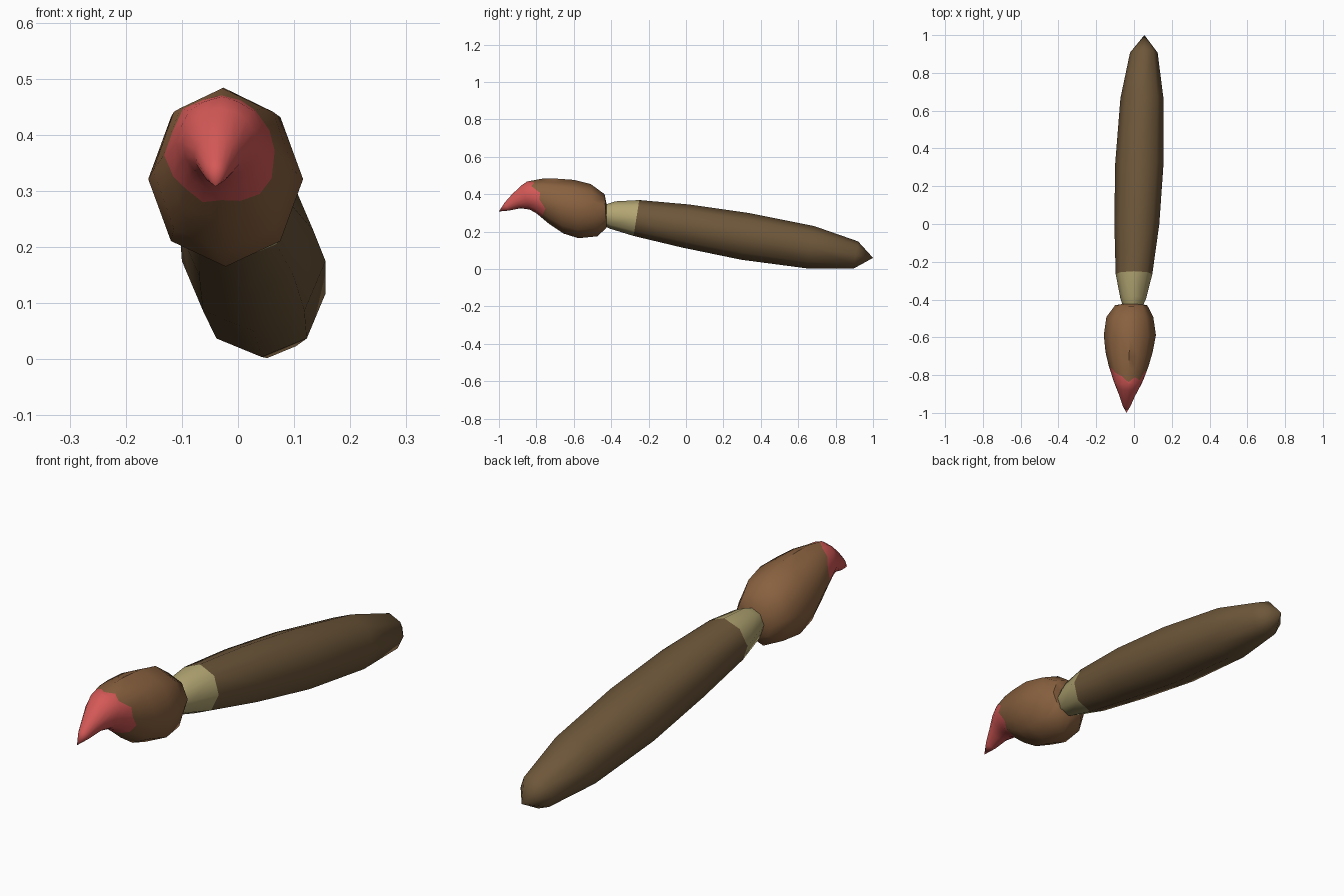
import bpy, bmesh, math
from mathutils import Vector

if "Cube" in bpy.data.objects:
    bpy.data.objects.remove(bpy.data.objects["Cube"])


def material(name, rgb):
    m = bpy.data.materials.new(name)
    m.diffuse_color = (*rgb, 1)
    m.use_nodes = True
    m.node_tree.nodes["Principled BSDF"].inputs["Base Color"].default_value = m.diffuse_color
    return m


def ring(top, bottom, xc, w, n=8, roundness=1.0):
    """Section between a top and bottom (y, z) point with half width w.
    roundness 0 keeps 16-point rings on a flat-sided octagon."""
    t, b = Vector((xc, *top)), Vector((xc, *bottom))
    c, h = (t + b) / 2, (t - b) / 2
    pts = []
    for i in range(n):
        a = 2 * math.pi * i / n
        k = 1.0
        if n == 16 and i % 2:
            k = roundness + (1 - roundness) * math.cos(math.pi / 8)
        pts.append(c + h * math.cos(a) * k + Vector((w * math.sin(a) * k, 0, 0)))
    return pts


def loft(name, rings, mats, start=None, end=None, split=None):
    """Skin the rings, closing the ends to a point; faces past ring 'split' use mats[1]."""
    bm = bmesh.new()
    rows = [[bm.verts.new(p) for p in r] for r in rings]
    n = len(rows[0])
    for k in range(len(rows) - 1):
        for i in range(n):
            j = (i + 1) % n
            f = bm.faces.new((rows[k][i], rows[k][j], rows[k + 1][j], rows[k + 1][i]))
            f.material_index = int(split is not None and k >= split)
    for row, tip, idx in ((rows[0], start, 0), (rows[-1], end, int(split is not None))):
        if tip is None:
            bm.faces.new(row).material_index = idx
            continue
        v = bm.verts.new(tip)
        for i in range(n):
            bm.faces.new((row[i], row[(i + 1) % n], v)).material_index = idx
    bmesh.ops.recalc_face_normals(bm, faces=bm.faces)
    me = bpy.data.meshes.new(name)
    bm.to_mesh(me)
    bm.free()
    for m in mats:
        me.materials.append(m)
    ob = bpy.data.objects.new(name, me)
    bpy.context.collection.objects.link(ob)
    bpy.ops.object.select_all(action='DESELECT')
    bpy.context.view_layer.objects.active = ob
    ob.select_set(True)
    bpy.ops.object.shade_smooth_by_angle(angle=math.radians(50))
    return ob


wood = material("dark_wood", (0.155, 0.095, 0.042))
metal = material("pale_brass", (0.45, 0.38, 0.17))
hair = material("brown_hair", (0.25, 0.12, 0.05))
paint = material("red_paint", (0.66, 0.10, 0.095))

# Handle: tilted eight-sided spindle ending in a blunt point
loft("handle", [
    ring((-0.25, 0.369), (-0.28, 0.177), 0.0, 0.097),
    ring((0.02, 0.345), (-0.02, 0.115), 0.015, 0.119),
    ring((0.335, 0.300), (0.295, 0.050), 0.028, 0.128),
    ring((0.685, 0.230), (0.645, 0.004), 0.042, 0.114),
    ring((0.92, 0.148), (0.895, 0.002), 0.052, 0.073),
], [wood], end=(0.055, 1.0, 0.06))

# Ferrule: tapered collar between handle and bristles
loft("ferrule", [
    ring((-0.25, 0.369), (-0.28, 0.177), 0.0, 0.097),
    ring((-0.38, 0.362), (-0.41, 0.217), -0.004, 0.068),
    ring((-0.43, 0.345), (-0.44, 0.235), -0.006, 0.052),
], [metal])

# Bristle head: flat-sided octagon that becomes round towards the drooping tip
body = [
    ((-0.435, 0.40), (-0.425, 0.22), -0.015, 0.085),
    ((-0.51, 0.455), (-0.475, 0.175), -0.022, 0.124),
    ((-0.60, 0.477), (-0.575, 0.165), -0.022, 0.138),
    ((-0.70, 0.484), (-0.655, 0.190), -0.026, 0.125),
    ((-0.77, 0.483), (-0.73, 0.240), -0.028, 0.106),
]
tip = [
    ((-0.88, 0.447), (-0.835, 0.318), -0.032, 0.066),
    ((-0.93, 0.400), (-0.885, 0.325), -0.036, 0.042),
    ((-0.97, 0.355), (-0.945, 0.313), -0.039, 0.023),
]
rings = [ring(*s, n=16, roundness=0.0) for s in body]
# Jagged paint edge, lower on the sides than on top
far = ring((-0.85, 0.468), (-0.80, 0.298), -0.030, 0.080, n=16, roundness=0.6)
jag = [0.85, 0.55, 0.8, 0.3, 0.45, 0.12, 0.4, 0.5, 0.75, 0.45, 0.6, 0.2, 0.1, 0.1, 0.3, 0.5]
rings.append([a.lerp(b, t) for a, b, t in zip(rings[-1], far, jag)])
split = len(rings) - 1
rings.append([p.copy() for p in far])
rings += [ring(*s, n=16) for s in tip]
loft("bristle_head", rings, [hair, paint], start=(-0.012, -0.415, 0.30),
     end=(-0.04, -1.0, 0.308), split=split)
